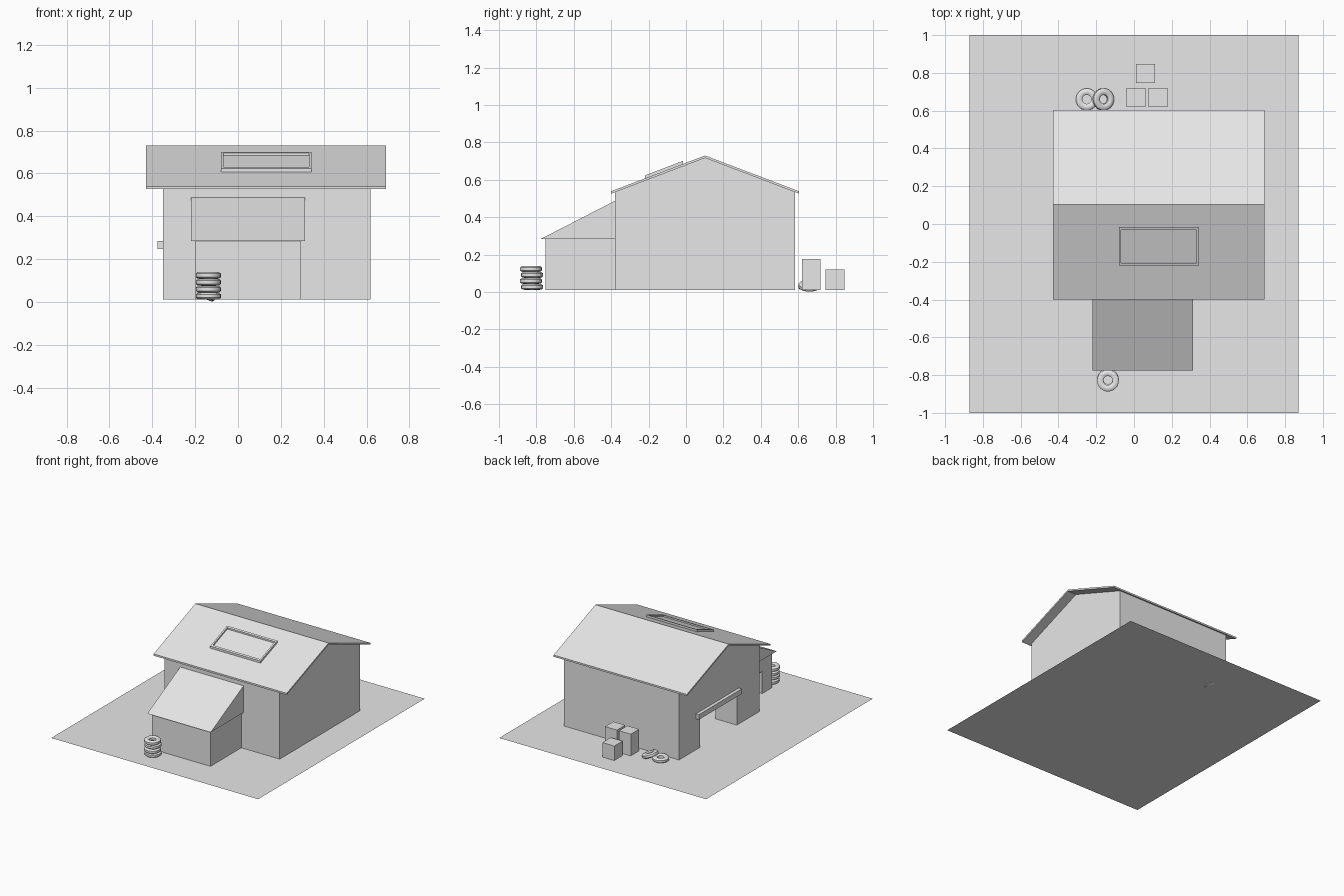
import bpy, bmesh, math
from mathutils import Vector, Matrix

old = bpy.data.objects.get("Cube")
if old:
    bpy.data.objects.remove(old, do_unlink=True)

GROUND = 0.012
GREY = (0.8, 0.8, 0.8, 1)
grey = bpy.data.materials.new("plain_grey")
grey.use_nodes = True
grey.diffuse_color = GREY
grey.node_tree.nodes["Principled BSDF"].inputs["Base Color"].default_value = GREY


def add(name, bm):
    bmesh.ops.recalc_face_normals(bm, faces=bm.faces)
    mesh = bpy.data.meshes.new(name)
    bm.to_mesh(mesh)
    bm.free()
    mesh.materials.append(grey)
    obj = bpy.data.objects.new(name, mesh)
    bpy.context.collection.objects.link(obj)
    return obj


def box(name, x, y, z):
    """Box from three (low, high) ranges."""
    bm = bmesh.new()
    bmesh.ops.create_cube(bm, size=1)
    for v in bm.verts:
        v.co = [sum(r) / 2 + c * (r[1] - r[0]) for c, r in zip(v.co, (x, y, z))]
    return add(name, bm)


def prism(name, profile, x0, x1):
    """Extrude a (y, z) profile along x."""
    bm = bmesh.new()
    face = bm.faces.new([bm.verts.new((x0, y, z)) for y, z in profile])
    ext = bmesh.ops.extrude_face_region(bm, geom=[face])
    verts = [g for g in ext["geom"] if isinstance(g, bmesh.types.BMVert)]
    bmesh.ops.translate(bm, verts=verts, vec=(x1 - x0, 0, 0))
    return add(name, bm)


def cut(obj, cutter):
    """Subtract the cutter and discard it."""
    mod = obj.modifiers.new("cut", 'BOOLEAN')
    mod.operation, mod.solver, mod.object = 'DIFFERENCE', 'EXACT', cutter
    bpy.context.view_layer.objects.active = obj
    bpy.ops.object.modifier_apply(modifier=mod.name)
    bpy.data.objects.remove(cutter, do_unlink=True)


# Ground sheet
bm = bmesh.new()
bmesh.ops.create_grid(bm, x_segments=1, y_segments=1, size=1)
for v in bm.verts:
    v.co = (v.co.x * 0.87, v.co.y, GROUND)
add("ground_sheet", bm)

# Main shed walls, hollow, with a wide doorway on the right side
RIDGE_Y, RIDGE_Z, SLOPE, T = 0.102, 0.73, 0.38, 0.02


def gable(half, apex, base):
    eave = apex - half * SLOPE
    return [(RIDGE_Y - half, base), (RIDGE_Y + half, base), (RIDGE_Y + half, eave),
            (RIDGE_Y, apex), (RIDGE_Y - half, eave)]


walls = prism("main_walls", gable(0.482, RIDGE_Z - 0.013, GROUND), -0.35, 0.617)
cut(walls, prism("hollow", gable(0.482 - T, RIDGE_Z - 0.035, -0.1), -0.35 + T, 0.617 - T))
cut(walls, box("doorway", (-0.4, -0.3), (-0.11, 0.33), (-0.1, 0.26)))
box("door_rail", (-0.375, -0.35), (-0.135, 0.38), (0.247, 0.285))
box("inner_partition", (-0.33, -0.17), (-0.13, -0.11), (GROUND, 0.28))

# Gable roof slab
eave = RIDGE_Z - 0.502 * SLOPE
prism("main_roof", [(RIDGE_Y - 0.502, eave), (RIDGE_Y, RIDGE_Z), (RIDGE_Y + 0.502, eave),
                    (RIDGE_Y + 0.502, eave - 0.013), (RIDGE_Y, RIDGE_Z - 0.013),
                    (RIDGE_Y - 0.502, eave - 0.013)], -0.43, 0.69)


# Skylight frame following the front slope
def on_slope(y0, y1, lift):
    def z(y):
        return RIDGE_Z - (RIDGE_Y - y) * SLOPE
    return [(y0, z(y0) - 0.004), (y1, z(y1) - 0.004), (y1, z(y1) + lift), (y0, z(y0) + lift)]


for name, y0, y1, x0, x1 in (("front", -0.22, -0.206, -0.08, 0.344),
                             ("back", -0.031, -0.017, -0.08, 0.344),
                             ("right", -0.206, -0.031, -0.08, -0.068),
                             ("left", -0.206, -0.031, 0.332, 0.344)):
    prism("skylight_frame_" + name, on_slope(y0, y1, 0.016), x0, x1)
prism("skylight_pane", on_slope(-0.206, -0.031, 0.004), -0.068, 0.332)

# Front lean-to with a small side door and wedge roof
annex = box("annex_walls", (-0.198, 0.294), (-0.75, -0.38), (GROUND, 0.285))
cut(annex, box("hollow", (-0.198 + T, 0.294 - T), (-0.75 + T, -0.382), (-0.1, 0.275)))
cut(annex, box("doorway", (-0.3, -0.15), (-0.63, -0.5), (-0.1, 0.18)))
prism("annex_roof", [(-0.775, 0.285), (-0.38, 0.285), (-0.38, 0.488)], -0.22, 0.313)

# Crates behind the shed
for i, (x, y, top) in enumerate(((0.01, 0.67, 0.177), (0.127, 0.67, 0.177), (0.06, 0.797, 0.122))):
    box(f"crate_{i + 1}", (x - 0.05, x + 0.05), (y - 0.05, y + 0.05), (GROUND, top))

# Tyres: rounded section spun about the axle
SECTION = [(0.024, 0.009), (0.034, 0.016), (0.05, 0.015), (0.058, 0.008)]


def tyre(name, centre, tilt=0.0):
    bm = bmesh.new()
    ring = SECTION + [(r, -h) for r, h in reversed(SECTION)]
    verts = [bm.verts.new((r, 0, h)) for r, h in ring]
    edges = [bm.edges.new((verts[i - 1], verts[i])) for i in range(len(verts))]
    bmesh.ops.spin(bm, geom=verts + edges, axis=(0, 0, 1), cent=(0, 0, 0),
                   angle=math.tau, steps=24, use_duplicate=False)
    bmesh.ops.remove_doubles(bm, verts=bm.verts, dist=0.0005)
    bm.transform(Matrix.Translation(Vector(centre)) @ Matrix.Rotation(tilt, 4, 'Y'))
    obj = add(name, bm)
    bpy.ops.object.select_all(action='DESELECT')
    obj.select_set(True)
    bpy.context.view_layer.objects.active = obj
    bpy.ops.object.shade_smooth_by_angle(angle=math.radians(40))


for i in range(4):
    shift = 0.003 * (-1) ** i
    tyre(f"stacked_tyre_{i + 1}", (-0.138, -0.826 + shift, GROUND + 0.016 + 0.032 * i))
tyre("flat_tyre", (-0.25, 0.66, GROUND + 0.016))
tyre("leaning_tyre", (-0.162, 0.66, 0.035), math.radians(22))
